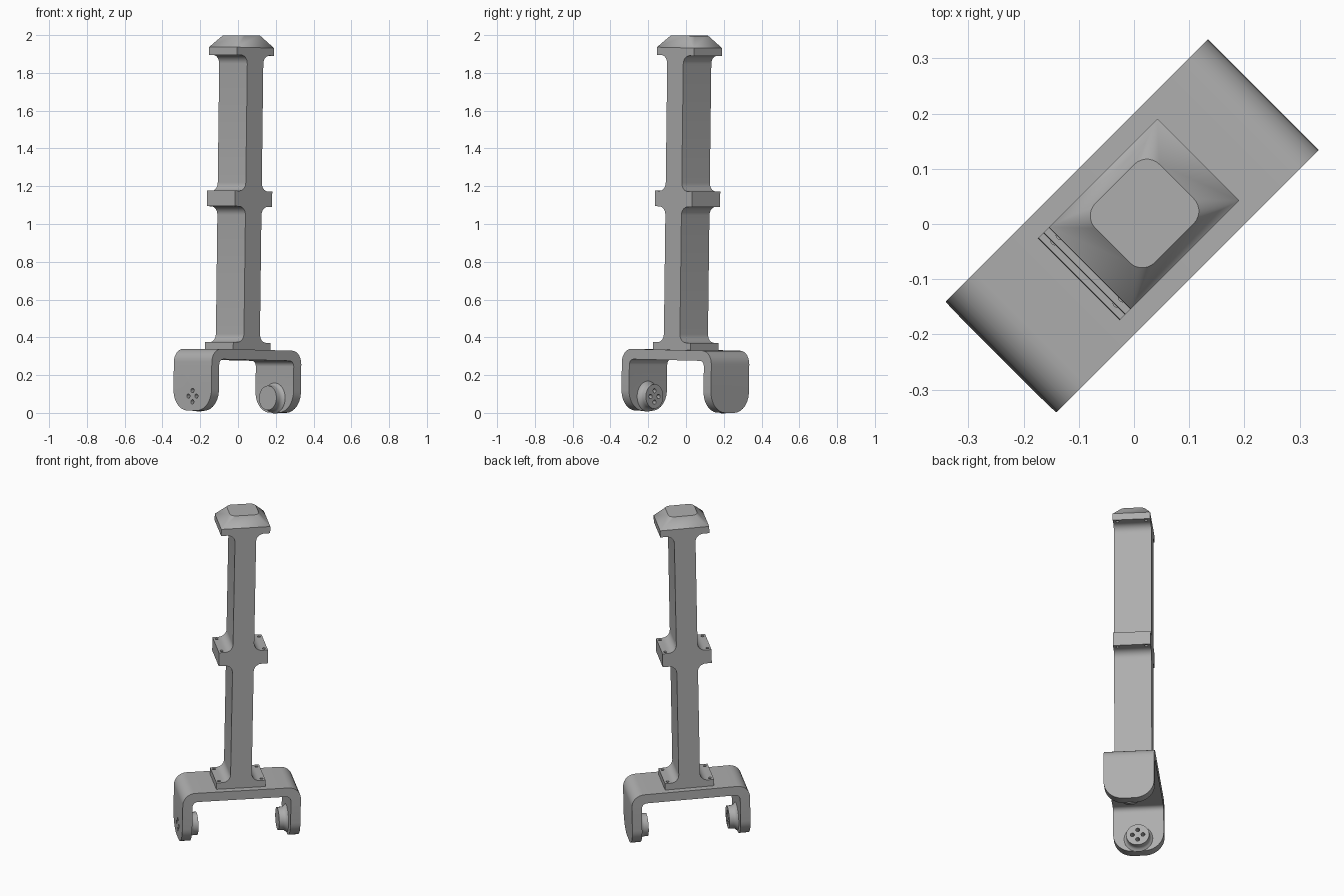
import bpy, bmesh, math
from mathutils import Matrix, Vector

cube = bpy.data.objects.get("Cube")
if cube:
    bpy.data.objects.remove(cube, do_unlink=True)

grey = bpy.data.materials.new("plain grey")
grey.use_nodes = True
colour = (0.42, 0.42, 0.42, 1)
grey.diffuse_color = colour
grey.node_tree.nodes["Principled BSDF"].inputs["Base Color"].default_value = colour

# Whole stand is turned on the diagonal and leans one degree
PIVOT = Vector((0, 0, 0.45))
PLACE = (Matrix.Rotation(math.radians(45), 4, 'Z') @ Matrix.Translation(PIVOT)
         @ Matrix.Rotation(math.radians(1), 4, 'Y') @ Matrix.Translation(-PIVOT))


def finish(name, bm):
    bmesh.ops.recalc_face_normals(bm, faces=bm.faces)
    bm.transform(PLACE)
    mesh = bpy.data.meshes.new(name)
    bm.to_mesh(mesh)
    bm.free()
    mesh.materials.append(grey)
    obj = bpy.data.objects.new(name, mesh)
    bpy.context.collection.objects.link(obj)
    return obj


def activate(obj):
    bpy.ops.object.select_all(action='DESELECT')
    obj.select_set(True)
    bpy.context.view_layer.objects.active = obj


def smooth(obj):
    activate(obj)
    bpy.ops.object.shade_smooth_by_angle(angle=math.radians(30))


def cut(obj, cutter):
    mod = obj.modifiers.new("holes", 'BOOLEAN')
    mod.operation, mod.solver, mod.object = 'DIFFERENCE', 'EXACT', cutter
    activate(obj)
    bpy.ops.object.modifier_apply(modifier=mod.name)


def rounded(points, steps=7):
    """Points are (a, b, radius); returns the outline with rounded corners."""
    out = []
    for i, (a, b, r) in enumerate(points):
        p = Vector((a, b))
        if r == 0:
            out.append(p)
            continue
        d0 = (Vector(points[i - 1][:2]) - p).normalized()
        d1 = (Vector(points[(i + 1) % len(points)][:2]) - p).normalized()
        centre = p + (d0 + d1) * r
        for k in range(steps + 1):
            t = k / steps * math.pi / 2
            out.append(centre - d1 * r * math.cos(t) - d0 * r * math.sin(t))
    return out


def extrude(outline, half):
    """Side profile in x and z, given depth along y."""
    bm = bmesh.new()
    face = bm.faces.new([bm.verts.new((p.x, -half, p.y)) for p in outline])
    new = bmesh.ops.extrude_face_region(bm, geom=[face])["geom"]
    moved = [v for v in new if isinstance(v, bmesh.types.BMVert)]
    bmesh.ops.translate(bm, vec=(0, 2 * half, 0), verts=moved)
    return bm


def both_sides(half_outline):
    """Completes an outline that lists the +x side from bottom to top."""
    return half_outline + [(-x, z, r) for x, z, r in reversed(half_outline)]


def rods(centres, radius, length, axis):
    bm = bmesh.new()
    turn = Matrix.Rotation(math.pi / 2, 4, 'Y') if axis == 'X' else Matrix()
    for c in centres:
        bmesh.ops.create_cone(bm, cap_ends=True, segments=20, radius1=radius, radius2=radius,
                              depth=length, matrix=Matrix.Translation(c) @ turn)
    return bm


# Fork: bent strap with rounded leg ends
OUT, INN, LOW, TOP, WIDE = 0.335, 0.279, 0.006, 0.334, 0.142
strap = both_sides([(INN, LOW, 0), (OUT, LOW, 0), (OUT, TOP, 0.07)])
strap += [(-INN, TOP - 0.054, 0.03), (INN, TOP - 0.054, 0.03)]
# Reorder so the inner arch joins the two legs
strap = [strap[0], *strap[1:3], *strap[3:6], strap[6], strap[7]]
bm = extrude(rounded(strap), WIDE)
ends = [e for e in bm.edges
        if all(abs(v.co.z - LOW) < 1e-5 and abs(v.co.y) > WIDE - 1e-4 for v in e.verts)
        and abs(e.verts[0].co.y - e.verts[1].co.y) < 1e-5]
bmesh.ops.bevel(bm, geom=ends, offset=0.11, segments=10, profile=0.5, affect='EDGES')
fork = finish("fork", bm)

# Bosses on the inner leg faces, flared at the root
AXLE = 0.083
bosses = []
for side, name in ((-1, "drilled_boss"), (1, "plain_boss")):
    bm = bmesh.new()
    rings = []
    for x, r in ((0.285, 0.082), (0.277, 0.080), (0.270, 0.072), (0.262, 0.067),
                 (0.254, 0.065), (0.229, 0.065)):
        rings.append([bm.verts.new((side * x, r * math.cos(a), AXLE + r * math.sin(a)))
                      for a in (k * math.tau / 40 for k in range(40))])
    for lower, upper in zip(rings, rings[1:]):
        for k in range(40):
            j = (k + 1) % 40
            bm.faces.new((lower[k], lower[j], upper[j], upper[k]))
    bm.faces.new(rings[0])
    bm.faces.new(rings[-1])
    bosses.append(finish(name, bm))

# Four holes through the drilled boss and its leg
spots = [(-0.28, dy, AXLE + dz) for dy, dz in ((0.03, 0), (-0.03, 0), (0, 0.03), (0, -0.03))]
drill = finish("leg_drill", rods([Vector(s) for s in spots], 0.0115, 0.2, 'X'))
cut(fork, drill)
cut(bosses[0], drill)
bpy.data.objects.remove(drill, do_unlink=True)

# Mast: two filleted columns with base, middle and top flanges
FL, COL, DEEP, R = 0.139, 0.06, 0.105, 0.045
side_profile = [(FL, 0.33, 0), (FL, 0.373, 0), (COL, 0.373, R),
                (COL, 1.092, R), (FL, 1.092, 0), (FL, 1.174, 0), (COL, 1.174, R),
                (COL, 1.893, R), (FL, 1.893, 0), (FL, 1.934, 0)]
mast = finish("mast", extrude(rounded(both_sides(side_profile)), DEEP))

# Bolt holes in the flanges
bolts = [Vector((sx * 0.12, sy * 0.08, z)) for z in (0.36, 1.133, 1.88)
         for sx in (-1, 1) for sy in (-1, 1)]
drill = finish("flange_drill", rods(bolts, 0.009, 0.1, 'Z'))
cut(mast, drill)
bpy.data.objects.remove(drill, do_unlink=True)

# Cap: rectangle rising to a smaller rounded plateau
bm = bmesh.new()
corners = [(1, 1), (-1, 1), (-1, -1), (1, -1)]
base = [bm.verts.new((sx * FL, sy * DEEP, 1.934)) for sx, sy in corners]
plateau = rounded([(sx * 0.082, sy * 0.076, 0.032) for sx, sy in corners])
upper = [bm.verts.new((p.x, p.y, 1.998)) for p in plateau]
n = len(upper) // 4
for i in range(4):
    arc = upper[i * n:(i + 1) * n]
    for a, b in zip(arc, arc[1:]):
        bm.faces.new((base[i], b, a))
    j = (i + 1) % 4
    bm.faces.new((base[i], base[j], upper[j * n], arc[-1]))
bm.faces.new(upper)
bm.faces.new(base)
cap = finish("cap", bm)

for obj in (fork, *bosses, mast, cap):
    smooth(obj)
